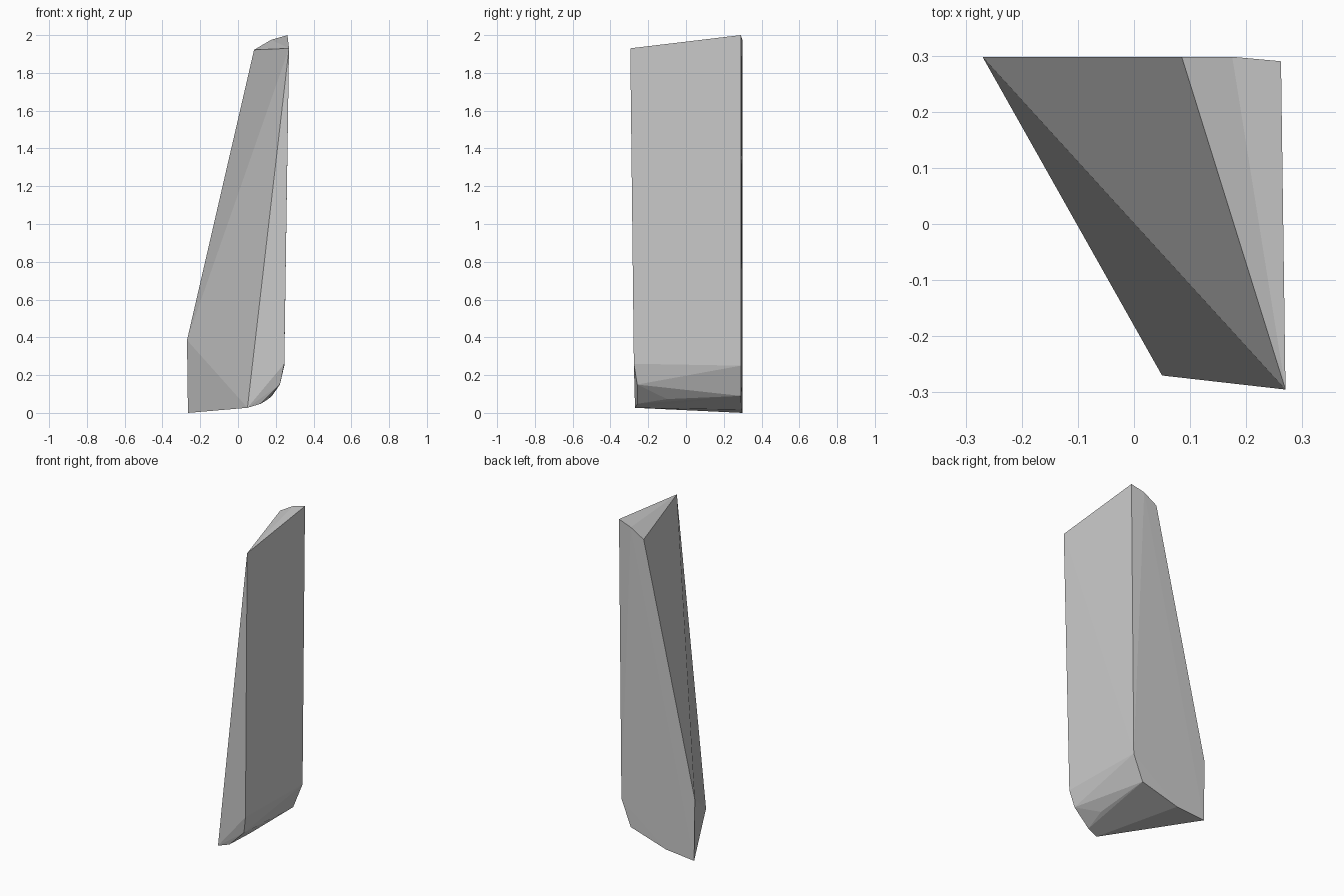
import bpy, bmesh

if "Cube" in bpy.data.objects:
    bpy.data.objects.remove(bpy.data.objects["Cube"])

# Corner profiles of the shard: back outline, then front outline
back = [(-0.27, 0.298, 0.385), (-0.265, 0.298, 0.0), (-0.07, 0.295, 0.017),
        (0.18, 0.29, 0.09), (0.245, 0.29, 0.25), (0.262, 0.29, 2.0),
        (0.175, 0.298, 1.975), (0.085, 0.298, 1.922)]
front = [(0.05, -0.27, 0.027), (0.12, -0.257, 0.048), (0.16, -0.1, 0.073),
         (0.222, -0.258, 0.15), (0.245, -0.276, 0.26), (0.27, -0.295, 1.93)]

# Faceted convex stone shard
bm = bmesh.new()
for p in back + front:
    bm.verts.new(p)
res = bmesh.ops.convex_hull(bm, input=bm.verts)
loose = [v for v in bm.verts if not v.link_faces]
bmesh.ops.delete(bm, geom=loose, context='VERTS')
bmesh.ops.recalc_face_normals(bm, faces=bm.faces)
mesh = bpy.data.meshes.new("stone_shard")
bm.to_mesh(mesh)
bm.free()
shard = bpy.data.objects.new("stone_shard", mesh)
bpy.context.collection.objects.link(shard)
